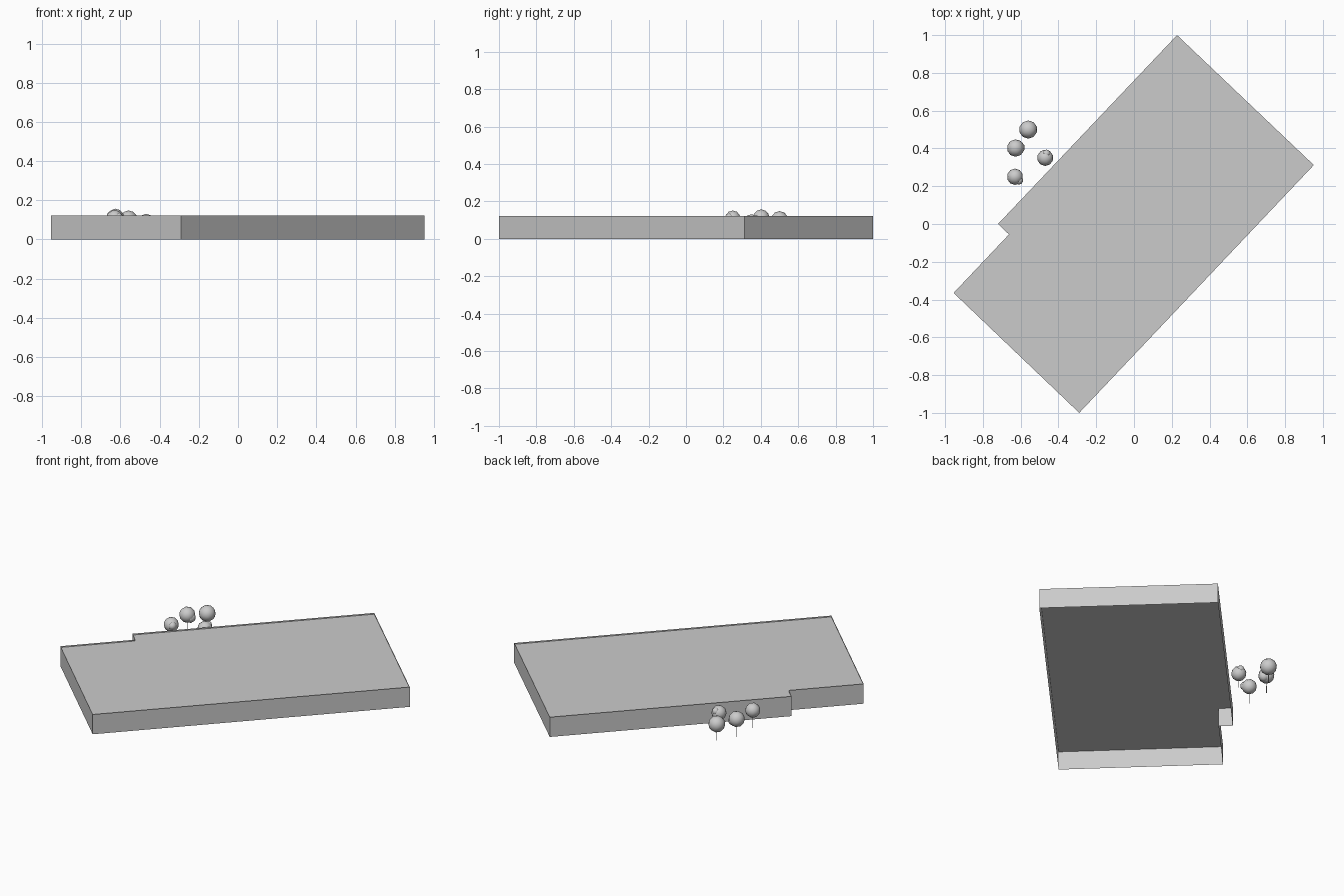
import bpy, bmesh
from mathutils import Vector, Matrix

if "Cube" in bpy.data.objects:
    bpy.data.objects.remove(bpy.data.objects["Cube"])

WALL_H, ROOF_Z = 0.122, 0.114
FOOTPRINT = [(0.228, 1.0), (-0.72, 0.0), (-0.662, -0.055),
             (-0.955, -0.365), (-0.29, -1.0), (0.952, 0.312)]


def finish(name, bm, smooth=False):
    mesh = bpy.data.meshes.new(name)
    bm.to_mesh(mesh)
    bm.free()
    for p in mesh.polygons:
        p.use_smooth = smooth
    ob = bpy.data.objects.new(name, mesh)
    bpy.context.collection.objects.link(ob)
    return ob


# Outer walls: open shell rising just above the roof as a low parapet
bm = bmesh.new()
low = [bm.verts.new((x, y, 0)) for x, y in FOOTPRINT]
high = [bm.verts.new((x, y, WALL_H)) for x, y in FOOTPRINT]
n = len(FOOTPRINT)
for i in range(n):
    j = (i + 1) % n
    bm.faces.new((low[i], low[j], high[j], high[i]))
finish("building_walls", bm)

# Flat roof
bm = bmesh.new()
bm.faces.new([bm.verts.new((x, y, ROOF_Z)) for x, y in FOOTPRINT])
finish("building_roof", bm)


def tree(index, x, y, z, r, lumps):
    # Thin trunk
    bm = bmesh.new()
    bmesh.ops.create_cone(bm, cap_ends=True, segments=6, radius1=0.0025,
                          radius2=0.002, depth=z,
                          matrix=Matrix.Translation((x, y, z / 2)))
    finish(f"tree_trunk_{index}", bm)
    # Round crown with smaller leaf clumps
    bm = bmesh.new()
    for dx, dy, dz, radius in [(0, 0, 0, r)] + lumps:
        bmesh.ops.create_icosphere(
            bm, subdivisions=2, radius=radius,
            matrix=Matrix.Translation((x + dx, y + dy, z + dz)))
    finish(f"tree_crown_{index}", bm, smooth=True)


# Cluster of trees beside the long wall
tree(1, -0.56, 0.50, 0.100, 0.048, [])
tree(2, -0.627, 0.402, 0.111, 0.046, [(0.018, 0.002, -0.012, 0.032)])
tree(3, -0.470, 0.350, 0.088, 0.043, [(0.006, 0.022, 0.016, 0.022)])
tree(4, -0.630, 0.250, 0.108, 0.043, [(0.020, -0.018, 0.004, 0.024)])
